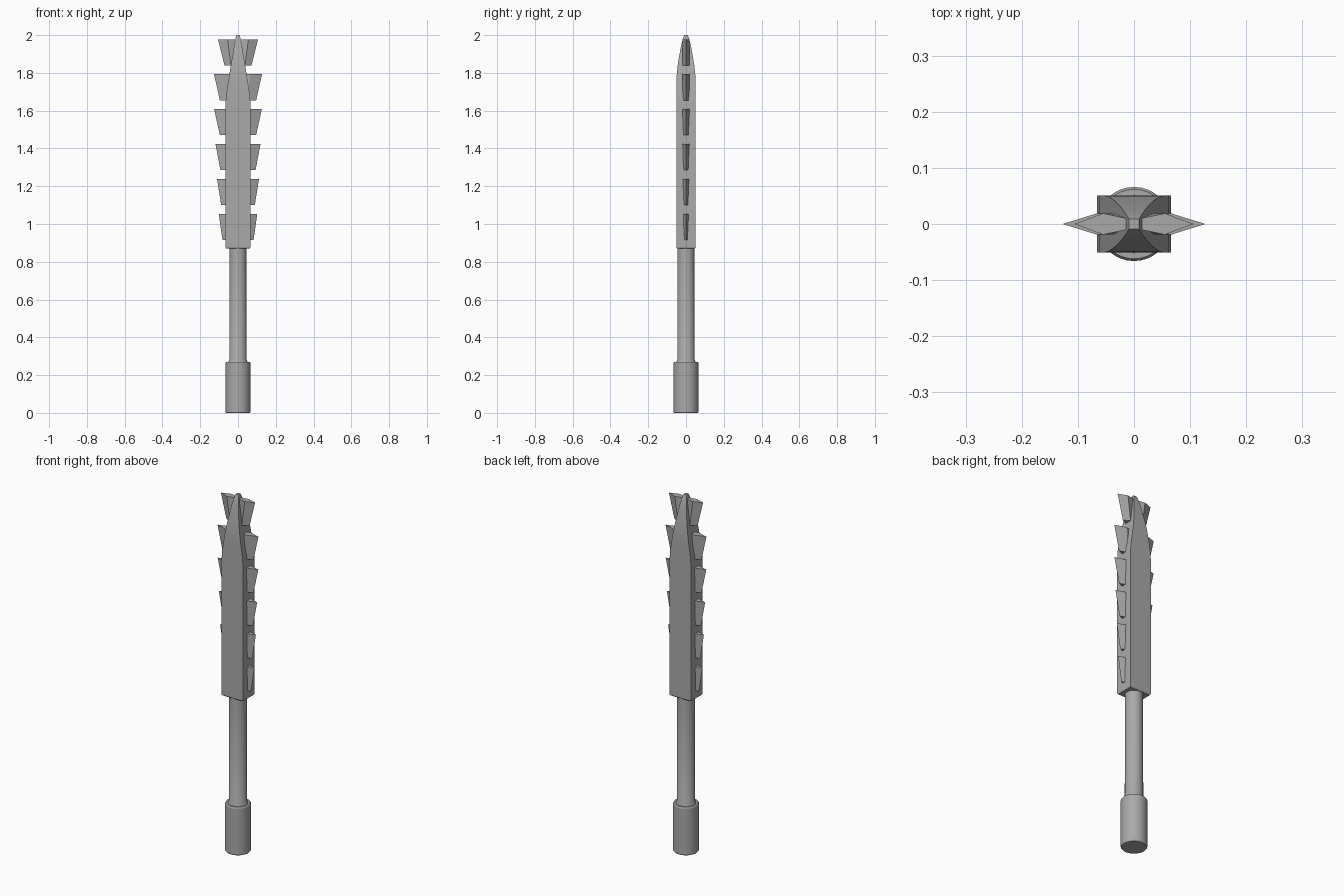
import bpy, bmesh, math

cube = bpy.data.objects.get("Cube")
if cube:
    bpy.data.objects.remove(cube, do_unlink=True)

grey = bpy.data.materials.new("plain_grey")
grey.use_nodes = True
grey.diffuse_color = (0.4, 0.4, 0.4, 1)
grey.node_tree.nodes["Principled BSDF"].inputs["Base Color"].default_value = (0.4, 0.4, 0.4, 1)


def loft(name, rings, smooth=False):
    """Skin a stack of equal-sized point rings and cap both ends."""
    bm = bmesh.new()
    loops = [[bm.verts.new(p) for p in ring] for ring in rings]
    n = len(loops[0])
    for low, high in zip(loops, loops[1:]):
        for i in range(n):
            j = (i + 1) % n
            bm.faces.new((low[i], low[j], high[j], high[i]))
    bm.faces.new(loops[0][::-1])
    bm.faces.new(loops[-1])
    bmesh.ops.recalc_face_normals(bm, faces=bm.faces)
    mesh = bpy.data.meshes.new(name)
    bm.to_mesh(mesh)
    bm.free()
    mesh.materials.append(grey)
    obj = bpy.data.objects.new(name, mesh)
    bpy.context.collection.objects.link(obj)
    if smooth:
        bpy.ops.object.select_all(action="DESELECT")
        obj.select_set(True)
        bpy.context.view_layer.objects.active = obj
        bpy.ops.object.shade_smooth_by_angle(angle=math.radians(30))
    return obj


def circle(r, z, n=32):
    return [(r * math.cos(math.tau * i / n), r * math.sin(math.tau * i / n), z) for i in range(n)]


def rectangle(x, y, z):
    return [(-x, -y, z), (x, -y, z), (x, y, z), (-x, y, z)]


# Round grip: pommel with softened rims, then the shaft
loft("pommel", [circle(r, z) for r, z in
     ((0.062, 0), (0.066, 0.006), (0.066, 0.264), (0.062, 0.27))], True)
loft("shaft", [circle(r, z) for r, z in
     ((0.054, 0.265), (0.046, 0.28), (0.045, 0.88))], True)

# Rectangular blade that tapers to a blunt point
profile = ((0.062, 0.047, 0.87), (0.066, 0.051, 0.876), (0.066, 0.051, 1.64),
           (0.062, 0.051, 1.69), (0.054, 0.051, 1.74), (0.046, 0.049, 1.79),
           (0.038, 0.044, 1.84), (0.029, 0.036, 1.89), (0.021, 0.027, 1.94),
           (0.014, 0.017, 1.98), (0.009, 0.009, 2.0))
loft("blade", [rectangle(*p) for p in profile], True)


# Flared wedge teeth along both narrow sides
def tooth_section(side, tip, z):
    shoulder = tip * 0.52
    points = ((tip, 0), (shoulder, 0.019), (0.008, 0.009), (0.008, -0.009), (shoulder, -0.019))
    return [(side * x, y, z) for x, y in points]


reach = ((0.082, 0.102), (0.089, 0.111), (0.093, 0.119),
         (0.096, 0.126), (0.096, 0.127), (0.072, 0.106))
for side, word in ((1, "left"), (-1, "right")):
    for i, (low, high) in enumerate(reach):
        z = 0.915 + 0.185 * i
        loft(f"{word}_tooth_{i + 1}",
             [tooth_section(side, low, z), tooth_section(side, high, z + 0.138)])
